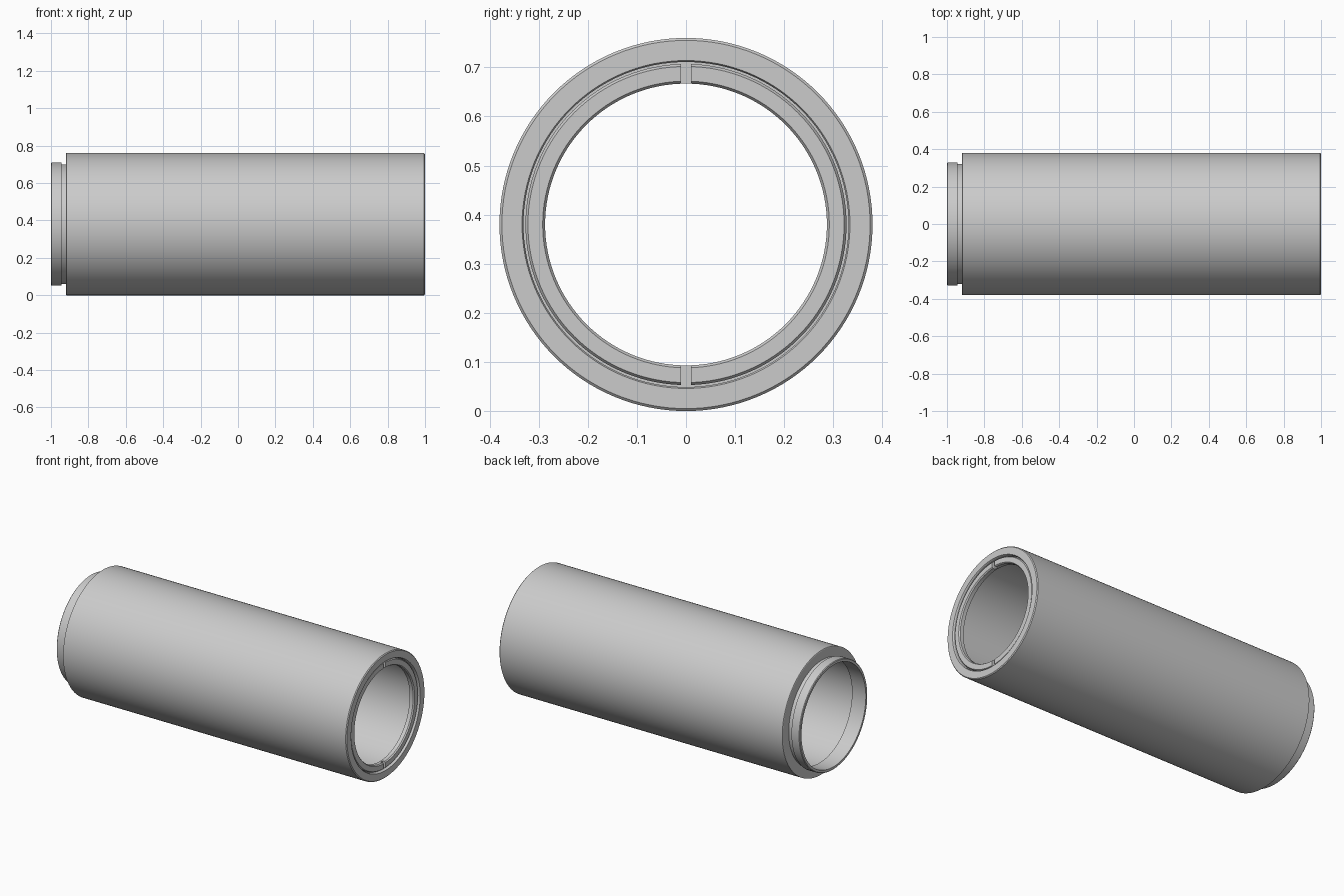
import bpy, bmesh, math
from mathutils import Matrix, Vector

cube = bpy.data.objects.get("Cube")
if cube:
    bpy.data.objects.remove(cube, do_unlink=True)

AXIS_Z = 0.38

grey = bpy.data.materials.new("plain grey")
grey.use_nodes = True
grey.diffuse_color = (0.6, 0.6, 0.6, 1)
grey.node_tree.nodes["Principled BSDF"].inputs["Base Color"].default_value = grey.diffuse_color


def revolve(name, profile, segments=128):
    """Turn a closed (x, radius) profile around the long axis."""
    bm = bmesh.new()
    rings = []
    for i in range(segments):
        turn = Matrix.Rotation(math.tau * i / segments, 3, 'X')
        rings.append([bm.verts.new(turn @ Vector((x, 0, r))) for x, r in profile])
    n = len(profile)
    for i, ring in enumerate(rings):
        after = rings[(i + 1) % segments]
        for j in range(n):
            k = (j + 1) % n
            bm.faces.new((ring[j], ring[k], after[k], after[j]))
    bmesh.ops.recalc_face_normals(bm, faces=bm.faces)
    mesh = bpy.data.meshes.new(name)
    bm.to_mesh(mesh)
    bm.free()
    obj = bpy.data.objects.new(name, mesh)
    obj.location.z = AXIS_Z
    mesh.materials.append(grey)
    bpy.context.collection.objects.link(obj)
    return obj


# Spigot with a snap lip, plain barrel with a wide inner chamber,
# then a narrow annular groove around an inner collar
sleeve = revolve("sleeve", [
    (-1, 0.311), (-1, 0.325), (-0.996, 0.329), (-0.945, 0.329), (-0.945, 0.32),
    (-0.92, 0.32), (-0.92, 0.376), (-0.918, 0.38),
    (0.995, 0.38), (1, 0.375), (1, 0.334), (0.994, 0.331),
    (0.97, 0.331), (0.97, 0.327), (0.985, 0.327), (0.992, 0.322),
    (0.992, 0.292), (0.985, 0.287), (0.962, 0.287), (0.962, 0.333),
    (-0.907, 0.333), (-0.907, 0.311)])

# One bar across the collar cuts the notches at top and bottom
bpy.ops.mesh.primitive_cube_add(size=1, location=(1, 0, AXIS_Z))
cutter = bpy.context.object
cutter.name = "notch_cutter"
cutter.scale = (0.056, 0.02, 0.658)
cutter.hide_render = True
cut = sleeve.modifiers.new("notches", 'BOOLEAN')
cut.operation = 'DIFFERENCE'
cut.solver = 'EXACT'
cut.object = cutter
bpy.context.view_layer.objects.active = sleeve
bpy.ops.object.modifier_apply(modifier=cut.name)
bpy.data.objects.remove(cutter, do_unlink=True)

bpy.ops.object.select_all(action='DESELECT')
sleeve.select_set(True)
bpy.ops.object.shade_smooth_by_angle(angle=math.radians(25))
